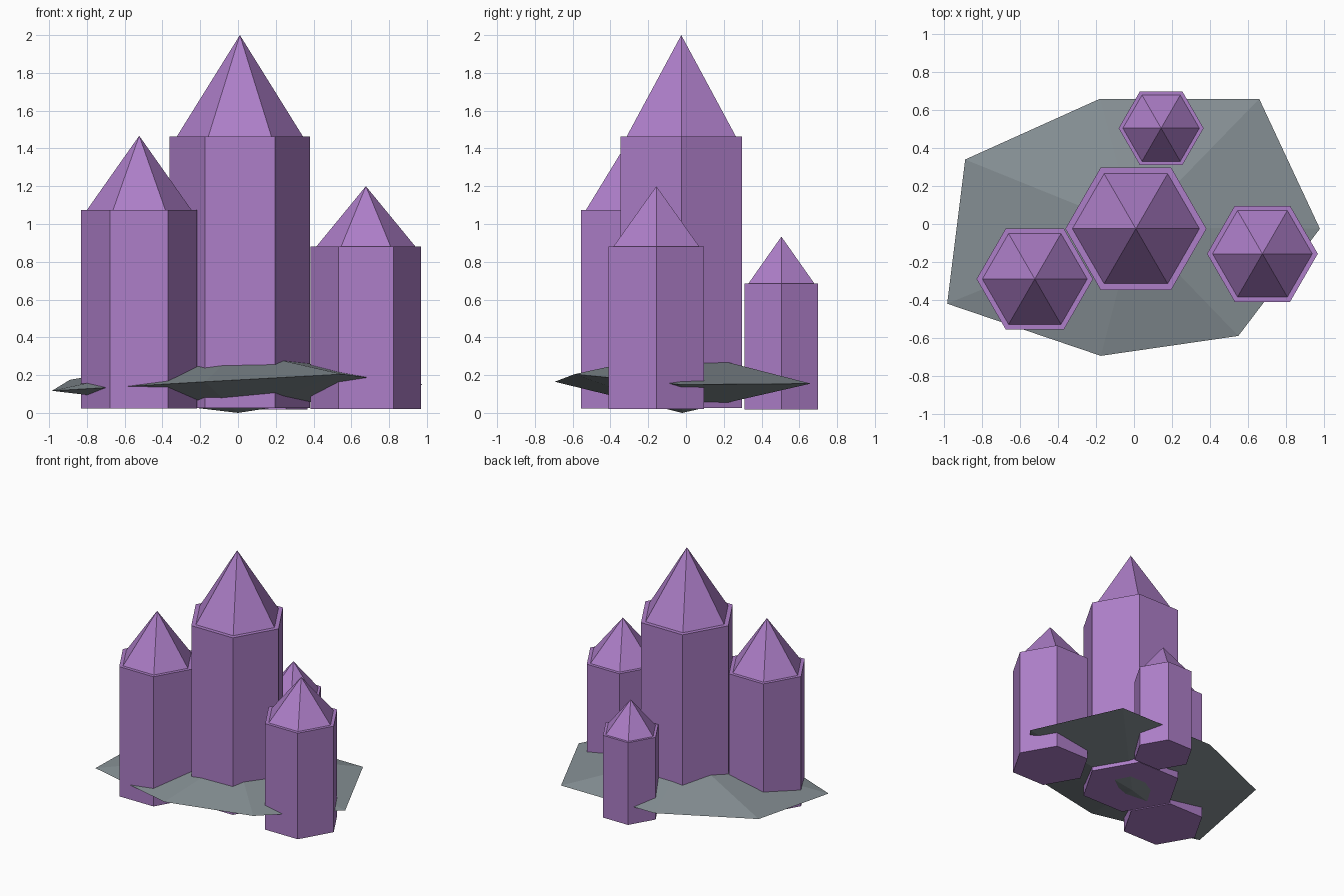
import bpy, bmesh, math

if "Cube" in bpy.data.objects:
    bpy.data.objects.remove(bpy.data.objects["Cube"])


def material(name, rgb):
    m = bpy.data.materials.new(name)
    m.diffuse_color = (*rgb, 1.0)
    m.use_nodes = True
    m.node_tree.nodes["Principled BSDF"].inputs["Base Color"].default_value = m.diffuse_color
    return m


purple = material("amethyst_purple", (0.42, 0.21, 0.58))
grey = material("rock_grey", (0.24, 0.28, 0.30))


def add_object(name, bm, mat):
    bmesh.ops.recalc_face_normals(bm, faces=bm.faces[:])
    mesh = bpy.data.meshes.new(name)
    bm.to_mesh(mesh)
    bm.free()
    mesh.materials.append(mat)
    ob = bpy.data.objects.new(name, mesh)
    bpy.context.collection.objects.link(ob)
    return ob


def ring(bm, x, y, z, r):
    return [bm.verts.new((x + r * math.cos(i * math.pi / 3),
                          y + r * math.sin(i * math.pi / 3), z)) for i in range(6)]


def crystal(name, x, y, r, base, shoulder, tip):
    # six-sided column with a narrow ledge and a pointed cap
    bm = bmesh.new()
    rings = [ring(bm, x, y, base, r), ring(bm, x, y, shoulder, r),
             ring(bm, x, y, shoulder, r * 0.9)]
    apex = bm.verts.new((x, y, tip))
    bm.faces.new(rings[0])
    for i in range(6):
        j = (i + 1) % 6
        for a, b in zip(rings, rings[1:]):
            bm.faces.new((a[i], a[j], b[j], b[i]))
        bm.faces.new((rings[2][i], rings[2][j], apex))
    add_object(name, bm, purple)


# crystal cluster
crystal("main_crystal", 0.01, -0.025, 0.372, 0.026, 1.462, 2.0)
crystal("left_crystal", -0.523, -0.29, 0.307, 0.023, 1.075, 1.467)
crystal("right_crystal", 0.677, -0.157, 0.292, 0.02, 0.88, 1.2)
crystal("back_crystal", 0.143, 0.505, 0.224, 0.018, 0.685, 0.933)

# rock base: uneven seven-sided lens pointed above and below
rim = [(0.98, -0.025, 0.15), (0.66, 0.66, 0.155), (-0.18, 0.66, 0.155),
       (-0.89, 0.34, 0.175), (-0.985, -0.42, 0.117), (-0.175, -0.695, 0.165),
       (0.55, -0.59, 0.205)]
bm = bmesh.new()
edge = [bm.verts.new(p) for p in rim]
top = bm.verts.new((0.0, -0.02, 0.33))
bottom = bm.verts.new((0.0, -0.02, 0.0))
for i in range(7):
    j = (i + 1) % 7
    bm.faces.new((edge[i], edge[j], top))
    bm.faces.new((edge[j], edge[i], bottom))
add_object("rock_base", bm, grey)
